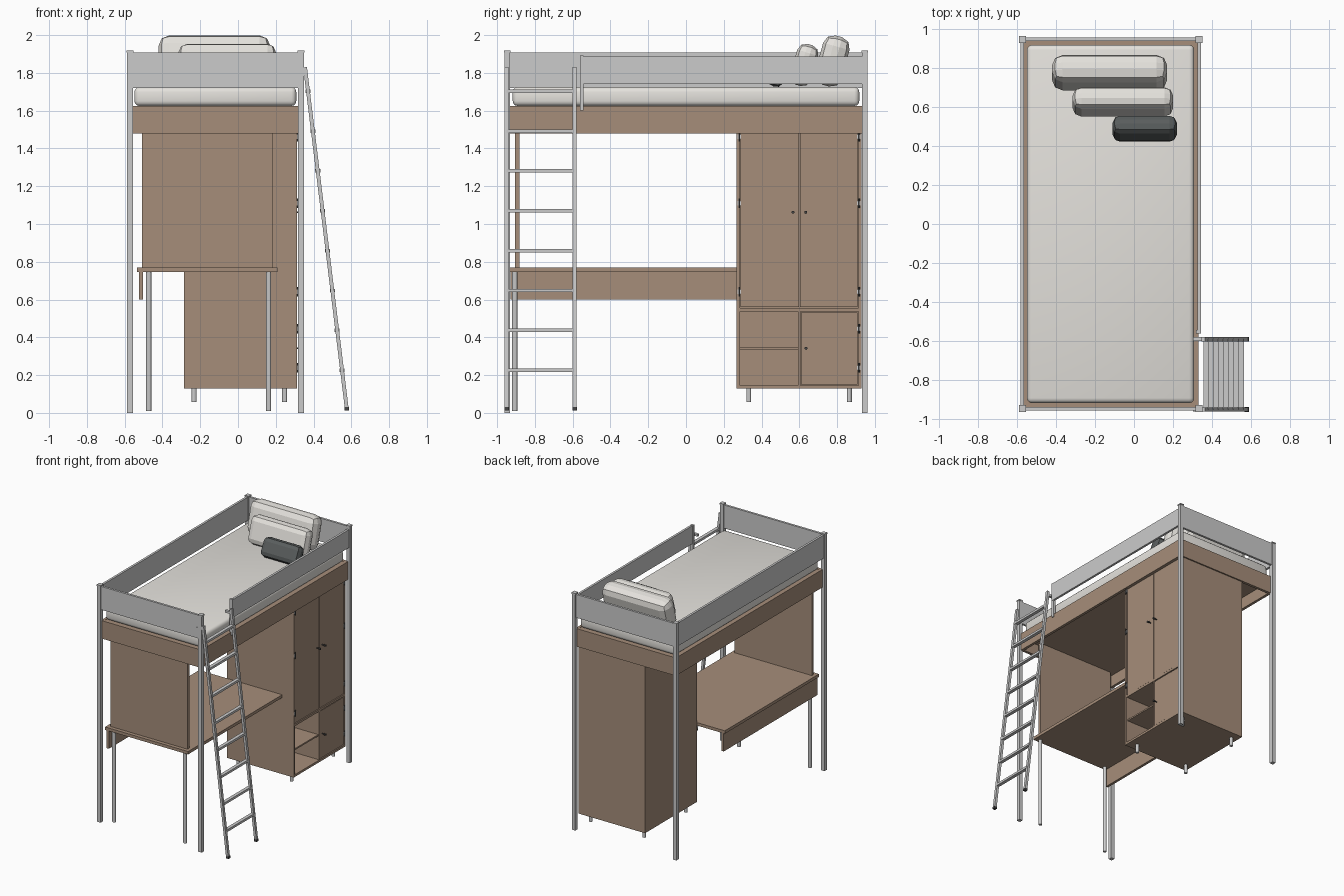
import bpy, bmesh, math
from mathutils import Matrix, Vector

if "Cube" in bpy.data.objects:
    bpy.data.objects.remove(bpy.data.objects["Cube"])


def mat(name, rgb):
    m = bpy.data.materials.new(name)
    m.diffuse_color = (*rgb, 1)
    m.use_nodes = True
    m.node_tree.nodes["Principled BSDF"].inputs["Base Color"].default_value = m.diffuse_color
    return m


WOOD = mat("wood", (0.38, 0.27, 0.195))
LINEN = mat("linen", (0.78, 0.76, 0.72))
DARK = mat("dark_fabric", (0.10, 0.11, 0.11))
BLACK = mat("dark_metal", (0.06, 0.06, 0.06))


def finish(name, bm, material=None):
    me = bpy.data.meshes.new(name)
    bm.to_mesh(me)
    bm.free()
    ob = bpy.data.objects.new(name, me)
    bpy.context.collection.objects.link(ob)
    if material:
        me.materials.append(material)
    return ob


def box(name, x, y, z, material=None):
    """Box from (min, max) ranges."""
    bm = bmesh.new()
    size = [r[1] - r[0] for r in (x, y, z)]
    mid = [(r[1] + r[0]) / 2 for r in (x, y, z)]
    bmesh.ops.create_cube(bm, size=1, matrix=Matrix.Translation(mid) @ Matrix.Diagonal((*size, 1)))
    return finish(name, bm, material)


def about(c, w):
    return (c - w / 2, c + w / 2)


def cylinder(name, a, b, r, material=None, n=12):
    a, b = Vector(a), Vector(b)
    bm = bmesh.new()
    rot = (b - a).to_track_quat('Z', 'Y').to_matrix().to_4x4()
    bmesh.ops.create_cone(bm, cap_ends=True, segments=n, radius1=r, radius2=r,
                          depth=(b - a).length, matrix=Matrix.Translation((a + b) / 2) @ rot)
    return finish(name, bm, material)


def cushion(name, size, loc, tilt, bevel, segs, material):
    bm = bmesh.new()
    bmesh.ops.create_cube(bm, size=1, matrix=Matrix.Diagonal((*size, 1)))
    bmesh.ops.bevel(bm, geom=bm.edges[:], offset=bevel, segments=segs, profile=0.5, affect='EDGES')
    bm.transform(Matrix.Translation(loc) @ Matrix.Rotation(math.radians(tilt), 4, 'X'))
    return finish(name, bm, material)


XL, XR, YE = -0.572, 0.333, 0.946   # post centre lines

# Corner posts with small caps
for x in (XL, XR):
    for y in (-YE, YE):
        box("corner_post", about(x, 0.031), about(y, 0.031), (0, 1.91))
        box("post_cap", about(x, 0.036), about(y, 0.036), (1.908, 1.918))

# Guard rails
for y in (-YE, YE):
    box("end_guard", (XL, XR), about(y, 0.018), (1.72, 1.908))
box("left_guard", about(XL, 0.018), (-YE, YE), (1.72, 1.908))
box("right_guard", about(XR, 0.018), (-0.56, YE), (1.742, 1.888))
box("guard_support", about(XR - 0.004, 0.022), about(-0.552, 0.018), (1.60, 1.892))

# Wooden bed frame and base
for y in (-0.93, 0.93):
    box("frame_end", (-0.565, 0.328), about(y, 0.022), (1.48, 1.625), WOOD)
for x in (-0.557, 0.32):
    box("frame_side", about(x, 0.022), (-0.94, 0.94), (1.48, 1.625), WOOD)
box("bed_base", (-0.55, 0.315), (-0.925, 0.925), (1.575, 1.622), WOOD)

# Mattress
mattress = cushion("mattress", (0.857, 1.835, 0.10), (-0.12, 0, 1.675), 0, 0.026, 3, LINEN)
mattress.data.shade_smooth()
bpy.context.view_layer.objects.active = mattress
mattress.select_set(True)
bpy.ops.object.shade_smooth_by_angle(angle=math.radians(35))
mattress.select_set(False)

# Pillows
cushion("large_pillow", (0.59, 0.145, 0.27), (-0.125, 0.775, 1.863), -15, 0.055, 2, LINEN)
cushion("medium_pillow", (0.515, 0.115, 0.225), (-0.057, 0.625, 1.842), -17, 0.045, 2, LINEN)
cushion("small_pillow", (0.33, 0.10, 0.155), (0.055, 0.488, 1.803), -28, 0.038, 2, DARK)

# Desk: top, rear apron, upright end panel, two legs
box("desk_top", (-0.535, 0.208), (-0.935, 0.268), (0.746, 0.77), WOOD)
box("desk_apron", (-0.525, -0.504), (-0.93, 0.268), (0.60, 0.746), WOOD)
box("desk_end_panel", (-0.508, 0.182), (-0.905, -0.882), (0.77, 1.58), WOOD)
for x in (-0.473, 0.162):
    cylinder("desk_leg", (x, -0.907, 0.01), (x, -0.907, 0.746), 0.014)

# Wardrobe carcass
X0, X1, Y0, Y1, Z0, Z1, T = -0.285, 0.312, 0.267, 0.93, 0.128, 1.50, 0.018
YM = 0.6
for y in (Y0, Y1 - T):
    box("wardrobe_side", (X0, X1), (y, y + T), (Z0, Z1), WOOD)
box("wardrobe_back", (X0, X0 + T), (Y0, Y1), (Z0, Z1), WOOD)
box("wardrobe_bottom", (X0, X1), (Y0, Y1), (Z0, Z0 + T), WOOD)
box("wardrobe_top", (X0, X1), (Y0, Y1), (1.482, Z1), WOOD)
box("wardrobe_middle", (X0, X1), (Y0, Y1), (0.538, 0.556), WOOD)
box("wardrobe_divider", (X0, X1 - 0.002), about(YM, 0.012), (Z0, 0.54), WOOD)
box("open_shelf", (X0, X1 - 0.01), (Y0 + T, YM), about(0.342, 0.012), WOOD)

# Doors
for y0, y1 in ((Y0 + T + 0.003, YM - 0.003), (YM + 0.003, Y1 - T - 0.003)):
    box("upper_door", (0.29, 0.308), (y0, y1), (0.56, 1.478), WOOD)
box("lower_door", (0.29, 0.308), (YM + 0.009, Y1 - T - 0.003), (0.15, 0.532), WOOD)

# Knobs
for y, z in ((0.566, 1.062), (0.634, 1.062), (0.636, 0.342)):
    cylinder("door_knob_stem", (0.30, y, z), (0.33, y, z), 0.004, BLACK, 8)
    cylinder("door_knob", (0.328, y, z), (0.343, y, z), 0.008, BLACK, 10)

# Hinges
hinges = [(y, z) for y in (0.282, 0.915) for z in (1.462, 1.11, 0.642)]
hinges += [(0.915, 0.445), (0.915, 0.238)]
for y, z in hinges:
    box("hinge_plate", (0.285, 0.315), about(y, 0.02), about(z, 0.024))
    cylinder("hinge_pin", (0.314, y, z - 0.025), (0.314, y, z + 0.025), 0.005, BLACK, 8)

# Wardrobe feet
for x in (-0.232, 0.247):
    for y in (0.332, 0.865):
        cylinder("wardrobe_foot", (x, y, 0.058), (x, y, Z0), 0.013)

# Ladder: leaning stringers, treads, top hooks
top, bottom = Vector((0.355, 0, 1.83)), Vector((0.576, 0, 0.02))
lean = -math.atan2(bottom.x - top.x, top.z - bottom.z)
for y in (-0.95, -0.59):
    bm = bmesh.new()
    mid = (top + bottom) / 2
    bmesh.ops.create_cube(bm, size=1, matrix=Matrix.Translation((mid.x, y, mid.z))
                          @ Matrix.Rotation(lean, 4, 'Y')
                          @ Matrix.Diagonal((0.02, 0.022, (top - bottom).length, 1)))
    finish("ladder_stringer", bm)
    box("ladder_hook", (0.302, 0.36), about(y, 0.02), about(1.80, 0.018))
    box("ladder_foot", (0.565, 0.588), about(y, 0.024), (0.012, 0.03), BLACK)
for i in range(8):
    z = 1.703 - i * 0.211
    x = top.x + (top.z - z) / (top.z - bottom.z) * (bottom.x - top.x)
    box("ladder_tread", about(x, 0.027), (-0.95, -0.59), about(z, 0.018))
